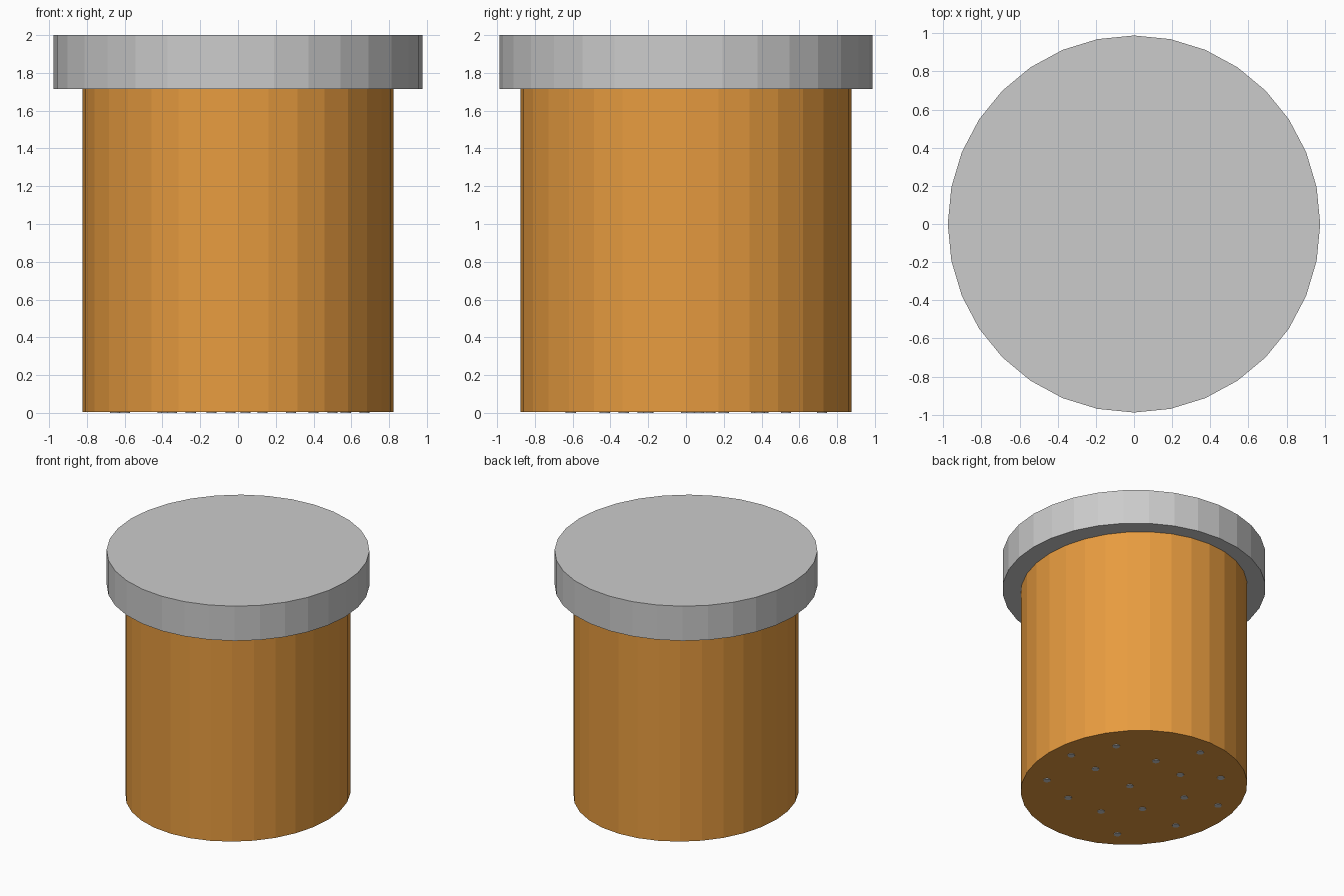
import bpy

if "Cube" in bpy.data.objects:
    bpy.data.objects.remove(bpy.data.objects["Cube"])

def material(name, color):
    m = bpy.data.materials.new(name)
    m.diffuse_color = color
    m.use_nodes = True
    m.node_tree.nodes["Principled BSDF"].inputs["Base Color"].default_value = m.diffuse_color
    return m

def disc(name, rx, ry, z0, z1, sides, x=0, y=0, mat=None):
    """Closed elliptical cylinder between heights z0 and z1."""
    bpy.ops.mesh.primitive_cylinder_add(vertices=sides, radius=1, depth=1,
                                        location=(x, y, (z0 + z1) / 2))
    ob = bpy.context.object
    ob.name = name
    ob.scale = (rx, ry, z1 - z0)
    bpy.ops.object.transform_apply(location=False, rotation=False, scale=True)
    if mat:
        ob.data.materials.append(mat)
    return ob

orange = material("orange", (0.80, 0.33, 0.05, 1))

# Container body and wide cap
disc("body", 0.822, 0.876, 0.005, 1.715, 32, mat=orange)
disc("cap", 0.976, 0.988, 1.715, 2.0, 32)

# Small studs scattered over the underside
studs = [(0.04, 0.0),
         (0.50, 0.39), (-0.04, 0.72), (0.67, 0.07), (0.13, 0.41), (0.40, 0.03),
         (-0.14, 0.37), (-0.40, 0.53), (0.57, -0.33), (0.28, -0.43), (-0.38, 0.13),
         (-0.65, 0.20), (-0.04, -0.43), (-0.25, -0.20), (-0.60, -0.23), (-0.35, -0.61)]
for i, (x, y) in enumerate(studs):
    disc(f"stud_{i + 1}", 0.027, 0.027, 0.0, 0.03, 16, x, y)
